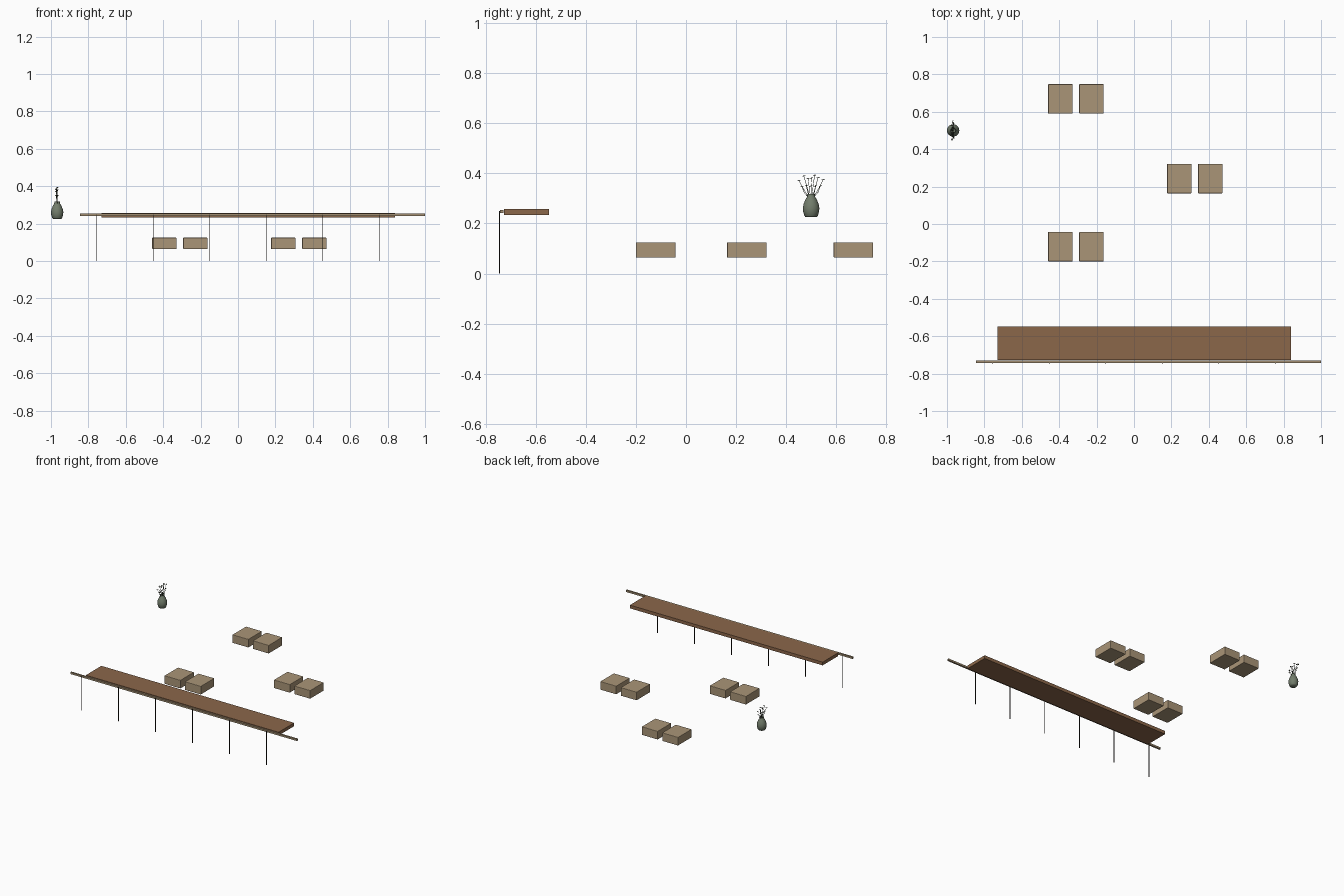
import bpy, bmesh, math
from mathutils import Vector

if "Cube" in bpy.data.objects:
    bpy.data.objects.remove(bpy.data.objects["Cube"])


def material(name, rgb):
    m = bpy.data.materials.new(name)
    m.diffuse_color = (*rgb, 1)
    m.use_nodes = True
    m.node_tree.nodes["Principled BSDF"].inputs["Base Color"].default_value = m.diffuse_color
    return m


WOOD = material("brown wood", (0.26, 0.135, 0.068))
TAN = material("tan fabric", (0.40, 0.30, 0.185))
RAIL = material("tan wood", (0.36, 0.27, 0.165))
DARK = material("dark metal", (0.02, 0.018, 0.015))
GREEN = material("grey green glaze", (0.17, 0.205, 0.15))
STEM = material("dark stem", (0.045, 0.055, 0.035))


def finish(name, bm, mat, smooth=False):
    me = bpy.data.meshes.new(name)
    bmesh.ops.recalc_face_normals(bm, faces=bm.faces)
    for f in bm.faces:
        f.smooth = smooth
    bm.to_mesh(me)
    bm.free()
    me.materials.append(mat)
    ob = bpy.data.objects.new(name, me)
    bpy.context.collection.objects.link(ob)
    return ob


def box(name, lo, hi, mat, bevel=0):
    bm = bmesh.new()
    bmesh.ops.create_cube(bm, size=1)
    for v in bm.verts:
        v.co = [l + (h - l) * (c + 0.5) for l, h, c in zip(lo, hi, v.co)]
    ob = finish(name, bm, mat)
    if bevel:
        b = ob.modifiers.new("soft edges", "BEVEL")
        b.width, b.segments = bevel, 2
    return ob


def add_rod(bm, a, b, r, sides=5):
    a, b = Vector(a), Vector(b)
    d = b - a
    mat = d.to_track_quat("Z", "Y").to_matrix().to_4x4()
    mat.translation = (a + b) / 2
    bmesh.ops.create_cone(bm, cap_ends=True, segments=sides, radius1=r, radius2=r,
                          depth=d.length, matrix=mat)


# Counter slab, front rail and thin supports
box("counter_top", (-0.73, -0.727, 0.233), (0.84, -0.547, 0.257), WOOD)
box("front_rail", (-0.845, -0.743, 0.241), (1.0, -0.73, 0.254), RAIL)
for i in range(6):
    x = -0.755 + 0.302 * i
    box(f"rail_leg_{i + 1}", (x - 0.002, -0.748, 0), (x + 0.002, -0.743, 0.25), DARK)

# Three pairs of seat cushions
for n, (x, y) in enumerate([(-0.459, -0.2), (-0.459, 0.59), (0.177, 0.164)]):
    for k in range(2):
        x0 = x + k * 0.166
        box(f"seat_cushion_{n + 1}_{k + 1}", (x0, y, 0.064), (x0 + 0.13, y + 0.158, 0.125),
            TAN, 0.003)

# Vase: lathed profile with an open mouth
CX, CY = -0.967, 0.5
profile = [(0, 0.225), (0.022, 0.225), (0.027, 0.231), (0.032, 0.248), (0.033, 0.262),
           (0.03, 0.278), (0.023, 0.295), (0.016, 0.307), (0.014, 0.314), (0.015, 0.318),
           (0.012, 0.317), (0.012, 0.307), (0.0, 0.295)]
bm = bmesh.new()
vs = [bm.verts.new((CX + r, CY, z)) for r, z in profile]
es = [bm.edges.new(p) for p in zip(vs, vs[1:])]
bmesh.ops.spin(bm, geom=vs + es, cent=(CX, CY, 0), axis=(0, 0, 1),
               angle=2 * math.pi, steps=24)
bmesh.ops.remove_doubles(bm, verts=bm.verts, dist=1e-5)
finish("vase", bm, GREEN, True)

# Stems fanning out along y, each topped with a small flat flower head
tips = [(-0.048, 0.372), (-0.037, 0.348), (-0.029, 0.39), (-0.019, 0.352), (-0.012, 0.38),
        (0.0, 0.35), (0.002, 0.382), (0.014, 0.393), (0.018, 0.35), (0.028, 0.383),
        (0.037, 0.35), (0.048, 0.375)]
stems, heads = bmesh.new(), bmesh.new()
for i, (dy, z) in enumerate(tips):
    dx = (-0.006, 0.002, -0.002)[i % 3]
    root = (CX, CY + dy * 0.12, 0.298)
    bend = (CX + dx * 0.5, CY + dy * 0.75, z - 0.025)
    tip = (CX + dx, CY + dy, z)
    add_rod(stems, root, bend, 0.001)
    add_rod(stems, bend, tip, 0.001)
    for a in range(3):
        c, s = 0.006 * math.cos(a * math.pi / 3), 0.006 * math.sin(a * math.pi / 3)
        t = Vector(tip)
        add_rod(heads, t - Vector((c, s, 0.001)), t + Vector((c, s, 0.001)), 0.0013)
finish("flower_stems", stems, STEM)
finish("flower_heads", heads, STEM)
